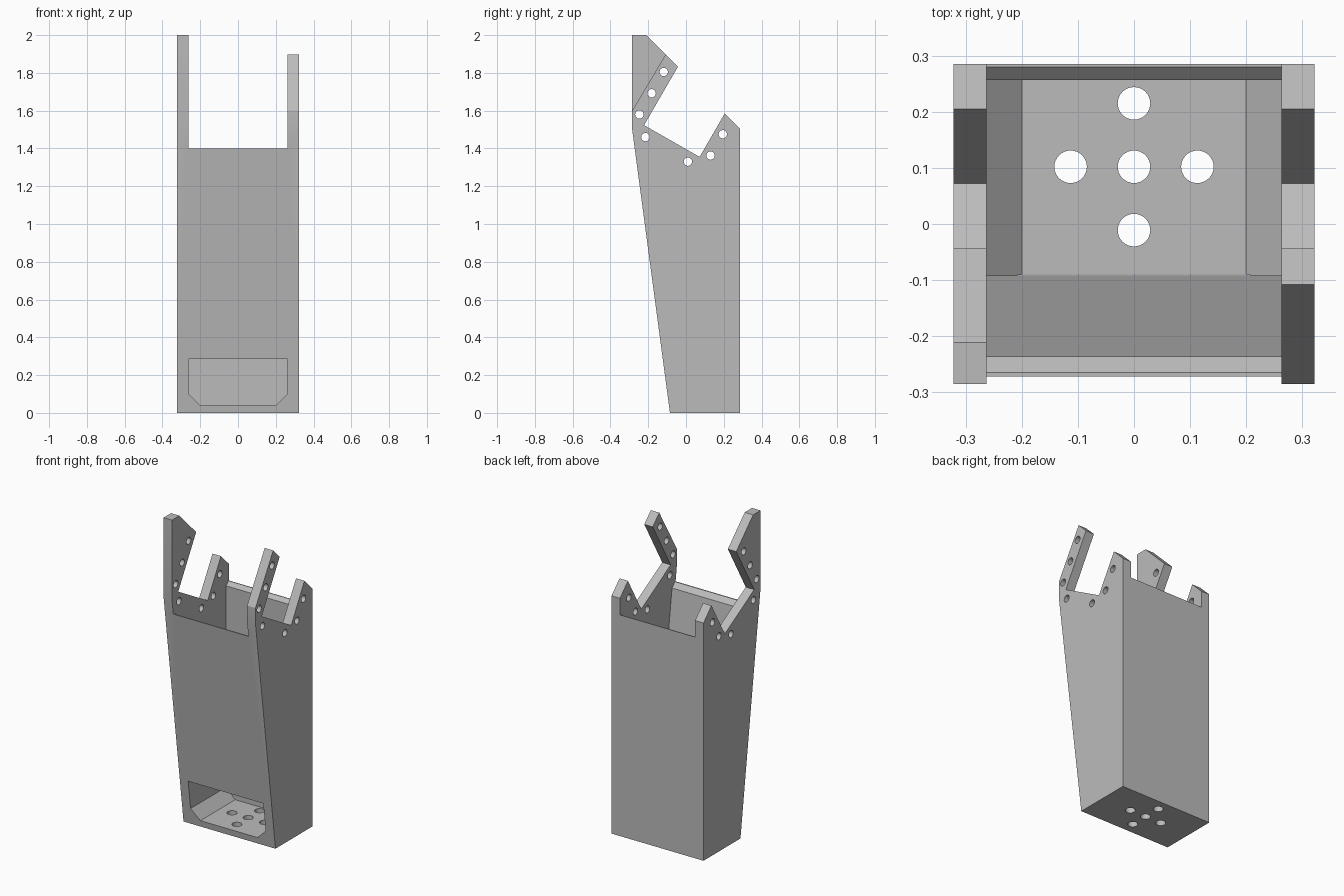
import bpy
import bmesh
from math import pi
from mathutils import Matrix

if "Cube" in bpy.data.objects:
    bpy.data.objects.remove(bpy.data.objects["Cube"], do_unlink=True)

HALF_WIDTH = 0.322
INNER = 0.263
FLOOR = 0.04
CHAMFER = 0.063


def finish(bm, name):
    bmesh.ops.recalc_face_normals(bm, faces=bm.faces)
    mesh = bpy.data.meshes.new(name)
    bm.to_mesh(mesh)
    bm.free()
    ob = bpy.data.objects.new(name, mesh)
    bpy.context.collection.objects.link(ob)
    return ob


def side_prism(profile, x0, x1):
    """Extrude a (y, z) outline from x0 to x1."""
    bm = bmesh.new()
    face = bm.faces.new([bm.verts.new((x0, y, z)) for y, z in profile])
    new = bmesh.ops.extrude_face_region(bm, geom=[face])["geom"]
    verts = [g for g in new if isinstance(g, bmesh.types.BMVert)]
    bmesh.ops.translate(bm, verts=verts, vec=(x1 - x0, 0, 0))
    return bm


def add_hole(bm, matrix, radius, depth):
    bmesh.ops.create_cone(bm, cap_ends=True, segments=32, radius1=radius,
                          radius2=radius, depth=depth, matrix=matrix)


def carve(target, cutter):
    cutter.hide_render = True
    mod = target.modifiers.new("cut", "BOOLEAN")
    mod.operation = "DIFFERENCE"
    mod.solver = "EXACT"
    mod.object = cutter
    bpy.context.view_layer.objects.active = target
    bpy.ops.object.modifier_apply(modifier=mod.name)
    bpy.data.objects.remove(cutter, do_unlink=True)


# Tapered body with the notched side arms
outline = [(-0.085, 0), (0.285, 0), (0.285, 1.505), (0.205, 1.585),
           (0.072, 1.355), (-0.222, 1.523), (-0.043, 1.832),
           (-0.211, 2.0), (-0.285, 2.0), (-0.285, 1.5)]
body = finish(side_prism(outline, -HALF_WIDTH, HALF_WIDTH), "bracket_body")

# Hollow inside, open top and front window in one cutter with bevelled floor corners
hollow = [(-0.4, FLOOR), (0.257, FLOOR), (0.257, 1.377), (0.28, 1.4),
          (0.4, 1.4), (0.4, 2.2), (-0.4, 2.2), (-0.4, 1.4),
          (-0.265, 1.4), (-0.236, 1.371), (-0.092, 0.285), (-0.4, 0.285)]
bm = side_prism(hollow, -INNER, INNER)
corners = [e for e in bm.edges
           if all(abs(v.co.z - FLOOR) < 1e-4 for v in e.verts)
           and abs(e.verts[0].co.x - e.verts[1].co.x) < 1e-4]
bmesh.ops.bevel(bm, geom=corners, offset=CHAMFER, segments=1,
                affect="EDGES", profile=0.5)
carve(body, finish(bm, "hollow_cutter"))

# Slanted front edge on the left arm only
slant = [(-0.285, 1.6), (-0.108, 1.897), (-0.108, 2.2), (-0.4, 2.2), (-0.4, 1.407)]
carve(body, finish(side_prism(slant, 0.2, 0.4), "slant_cutter"))

# Bolt holes through both side arms
bm = bmesh.new()
for y, z in [(-0.118, 1.805), (-0.182, 1.692), (-0.247, 1.58), (-0.215, 1.46),
             (0.01, 1.33), (0.13, 1.362), (0.195, 1.475)]:
    add_hole(bm, Matrix.Translation((0, y, z)) @ Matrix.Rotation(pi / 2, 4, "Y"),
             0.022, 1)
carve(body, finish(bm, "arm_hole_cutter"))

# Cross of mounting holes in the floor
bm = bmesh.new()
for dx, dy in [(0, 0), (1, 0), (-1, 0), (0, 1), (0, -1)]:
    add_hole(bm, Matrix.Translation((dx * 0.113, 0.102 + dy * 0.113, 0)), 0.029, 0.2)
carve(body, finish(bm, "floor_hole_cutter"))

# Plain grey finish
grey = bpy.data.materials.new("plain_grey")
grey.use_nodes = True
colour = (0.5, 0.5, 0.5, 1)
grey.diffuse_color = colour
grey.node_tree.nodes["Principled BSDF"].inputs["Base Color"].default_value = colour
body.data.materials.clear()
body.data.materials.append(grey)
for poly in body.data.polygons:
    poly.material_index = 0

# Smooth the round holes and keep every other edge crisp
bpy.ops.object.select_all(action="DESELECT")
body.select_set(True)
bpy.context.view_layer.objects.active = body
bpy.ops.object.shade_smooth_by_angle(angle=pi / 6)
